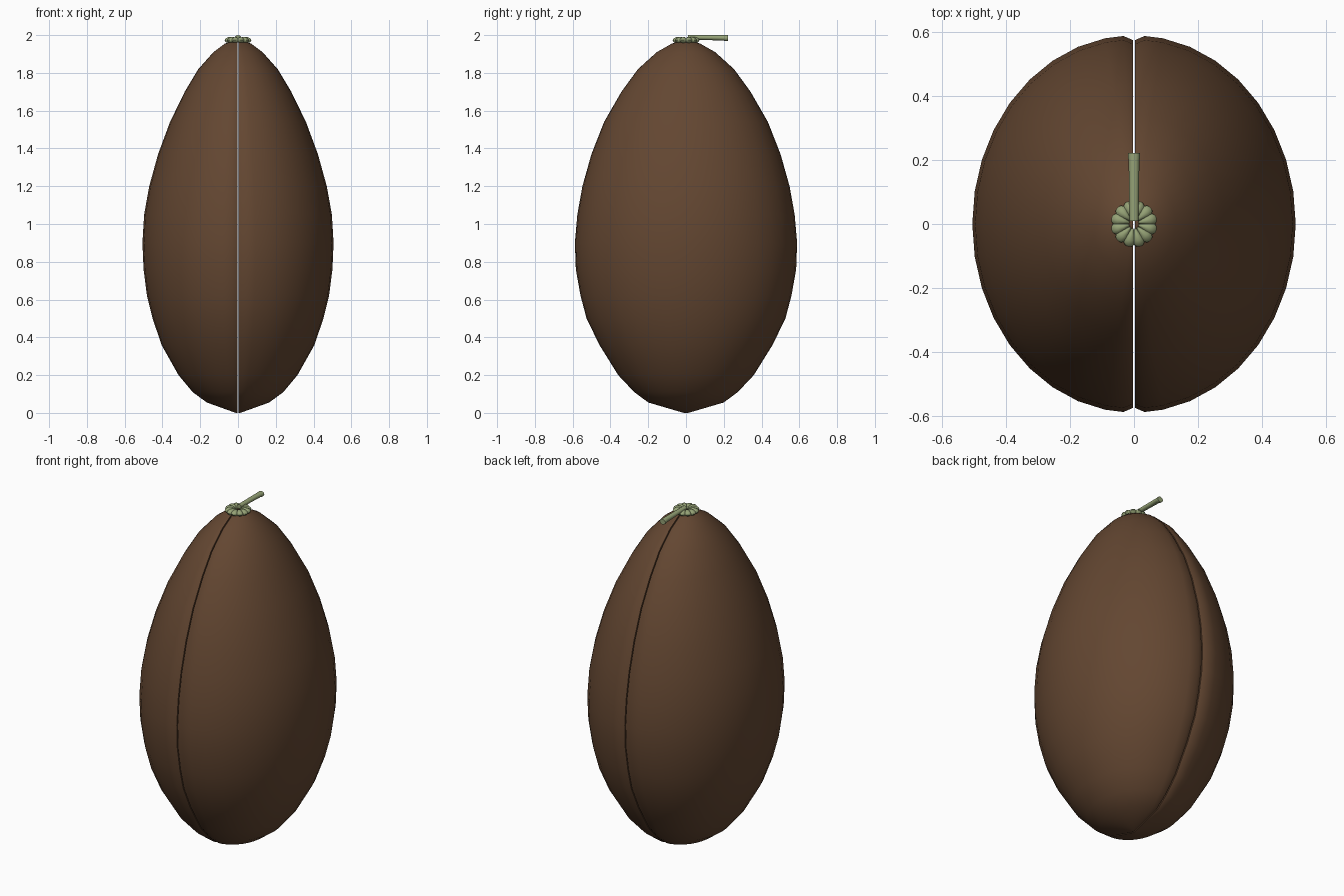
import bpy, bmesh, math
from mathutils import Vector

if "Cube" in bpy.data.objects:
    bpy.data.objects.remove(bpy.data.objects["Cube"])


def material(name, rgb):
    m = bpy.data.materials.new(name)
    m.diffuse_color = (*rgb, 1)
    m.use_nodes = True
    m.node_tree.nodes["Principled BSDF"].inputs["Base Color"].default_value = m.diffuse_color
    return m


BROWN = material("husk brown", (0.125, 0.062, 0.031))
GREEN = material("stem green", (0.30, 0.36, 0.18))


def finish(name, bm, mat, angle):
    bmesh.ops.recalc_face_normals(bm, faces=bm.faces)
    me = bpy.data.meshes.new(name)
    bm.to_mesh(me)
    bm.free()
    me.materials.append(mat)
    ob = bpy.data.objects.new(name, me)
    bpy.context.collection.objects.link(ob)
    bpy.ops.object.select_all(action='DESELECT')
    ob.select_set(True)
    bpy.context.view_layer.objects.active = ob
    bpy.ops.object.shade_smooth_by_angle(angle=math.radians(angle))
    return ob


def loft(bm, rings, close=False):
    """Bridge closed loops of points, cap the ends unless the loft is a loop."""
    vs = [[bm.verts.new(p) for p in r] for r in rings]
    pairs = list(zip(vs, vs[1:])) + ([(vs[-1], vs[0])] if close else [])
    for a, b in pairs:
        n = len(a)
        for i in range(n):
            j = (i + 1) % n
            bm.faces.new((a[i], a[j], b[j], b[i]))
    if not close:
        bm.faces.new(vs[0])
        bm.faces.new(vs[-1])


# Husk profile: height, half width, half depth
PROFILE = [(0.0, 0.012, 0.012), (0.055, 0.165, 0.2), (0.11, 0.24, 0.275),
           (0.2, 0.315, 0.36), (0.36, 0.405, 0.46), (0.5, 0.452, 0.528),
           (0.62, 0.482, 0.56), (0.76, 0.5, 0.585), (0.9, 0.506, 0.59),
           (1.05, 0.497, 0.577), (1.2, 0.47, 0.55), (1.37, 0.423, 0.502),
           (1.54, 0.36, 0.435), (1.7, 0.282, 0.343), (1.82, 0.21, 0.255),
           (1.91, 0.13, 0.155), (1.955, 0.07, 0.075), (1.972, 0.02, 0.02)]


# Two closed half husks with a rounded lip along a narrow seam
def half_husk(name, side):
    bm = bmesh.new()
    n, gap = 18, 0.003
    rings = []
    for z, w, d in PROFILE:
        ring = []
        for i in range(n + 1):
            a = -math.pi / 2 + math.pi * i / n
            y = d * math.sin(a) * (0.975 if i in (0, n) else 1)
            x = gap + (w - gap) * max(0, math.cos(a))
            ring.append((side * x, y, z))
            # lip points keep the outline full right beside the seam
            if i in (0, n - 1):
                ring.append((side * (gap + 0.06 * w), math.copysign(d * 0.997, y), z))
        rings.append(ring)
    loft(bm, rings)
    return finish(name, bm, BROWN, 45)


half_husk("right_husk", 1)
half_husk("left_husk", -1)

# Scalloped calyx ring with twelve lobes
bm = bmesh.new()
lobes, steps = 12, 6
rings = []
for i in range(lobes * steps):
    a = 2 * math.pi * i / (lobes * steps)
    bulge = abs(math.sin(a * lobes / 2)) ** 0.6
    ring = []
    for k in range(10):
        t = 2 * math.pi * k / 10
        r = 0.043 + (0.022 + 0.008 * bulge) * math.cos(t)
        z = 1.973 + (0.011 + 0.006 * bulge) * math.sin(t)
        ring.append((r * math.cos(a), r * math.sin(a), z))
    rings.append(ring)
loft(bm, rings, close=True)
finish("calyx", bm, GREEN, 50)

# Stalk lying towards the back, flared at the cut end
bm = bmesh.new()
rings = []
for y, r in [(0.01, 0.014), (0.07, 0.015), (0.14, 0.016), (0.2, 0.017),
             (0.207, 0.019), (0.222, 0.019)]:
    c = Vector((0, y, 2.0 - r * 0.85))
    rings.append([c + Vector((r * math.cos(t), 0, r * 0.85 * math.sin(t)))
                  for t in (2 * math.pi * k / 12 for k in range(12))])
loft(bm, rings)
finish("stalk", bm, GREEN, 40)
